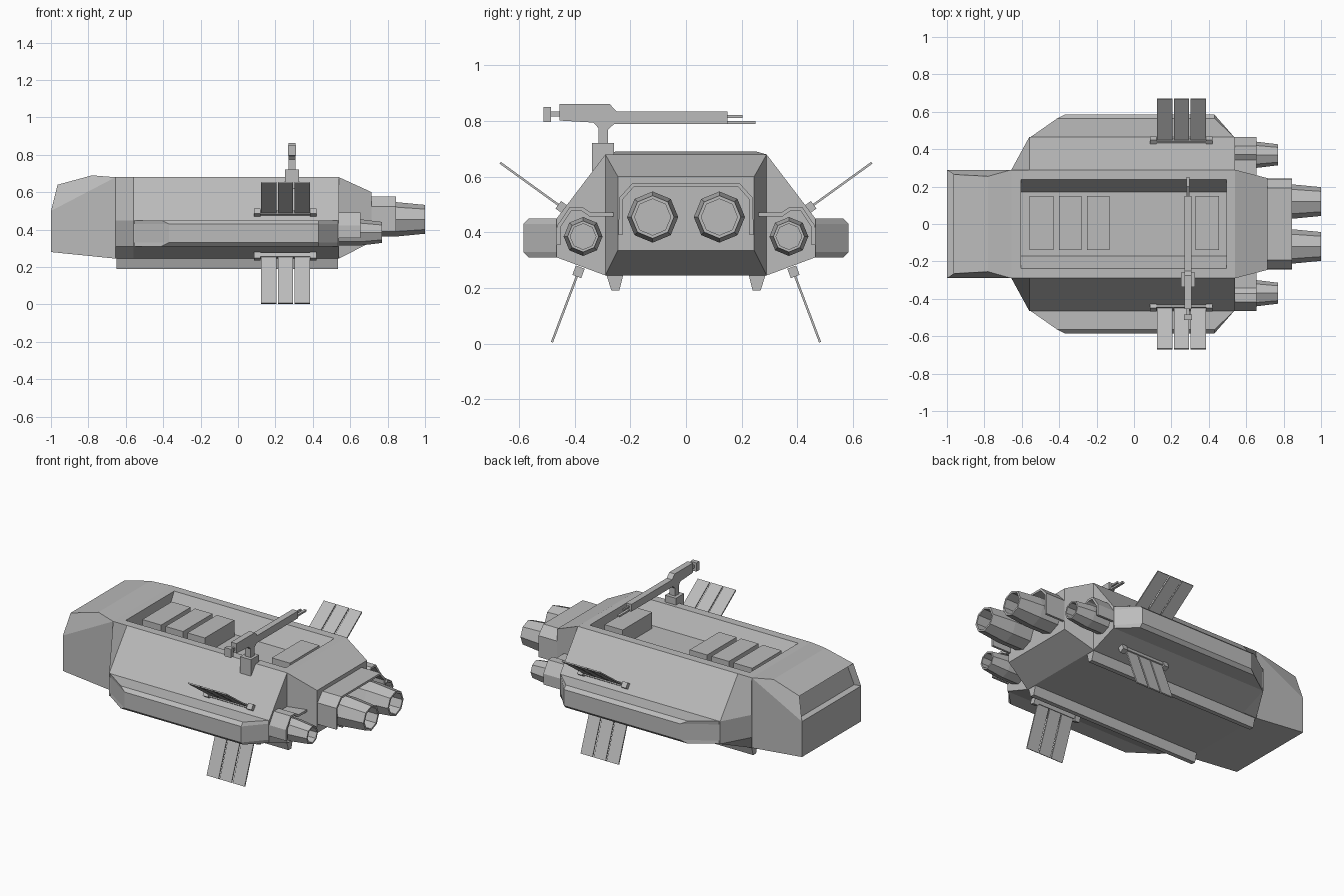
import bpy, bmesh, math
from mathutils import Vector, Matrix

cube = bpy.data.objects.get("Cube")
if cube:
    bpy.data.objects.remove(cube, do_unlink=True)

grey = bpy.data.materials.new("hull_grey")
grey.use_nodes = True
grey.diffuse_color = (0.5, 0.5, 0.5, 1)
grey.node_tree.nodes["Principled BSDF"].inputs["Base Color"].default_value = (0.5, 0.5, 0.5, 1)


def finish(name, bm):
    bmesh.ops.recalc_face_normals(bm, faces=bm.faces)
    mesh = bpy.data.meshes.new(name)
    bm.to_mesh(mesh)
    bm.free()
    mesh.materials.append(grey)
    obj = bpy.data.objects.new(name, mesh)
    bpy.context.collection.objects.link(obj)
    return obj


def loft(name, sections, closed=True, caps=True):
    """Skin a list of equal-length point rings."""
    bm = bmesh.new()
    rings = [[bm.verts.new(p) for p in s] for s in sections]
    n = len(rings[0])
    for a, b in zip(rings, rings[1:]):
        for i in range(n if closed else n - 1):
            j = (i + 1) % n
            bm.faces.new((a[i], a[j], b[j], b[i]))
    if caps:
        bm.faces.new(rings[0])
        bm.faces.new(rings[-1])
    return finish(name, bm)


def prism_x(name, profile, x0, x1):
    return loft(name, [[(x, y, z) for y, z in profile] for x in (x0, x1)])


def box(name, x, y, z):
    return prism_x(name, [(y[0], z[0]), (y[1], z[0]), (y[1], z[1]), (y[0], z[1])], *x)


def shroud(name, profile, x0, x1):
    obj = loft(name, [[(x, y, z) for y, z in profile] for x in (x0, x1)], False, False)
    mod = obj.modifiers.new("thickness", "SOLIDIFY")
    mod.thickness = 0.014
    mod.offset = 0
    return obj


def nozzle(name, y, z, stations):
    """Eight-sided lathe along x; stations are (x, radius)."""
    angles = [math.tau * i / 8 for i in range(8)]
    return loft(name, [[(x, y + r * math.cos(a), z + r * math.sin(a)) for a in angles]
                       for x, r in stations])


def hull_section(x, half):
    return [(x, y, z) for y, z in half] + [(x, -y, z) for y, z in reversed(half)]


# Main hull with tapered front shoulders
neck = [(0.29, 0.245), (0.291, 0.31), (0.291, 0.45), (0.29, 0.68)]
full = [(0.29, 0.245), (0.465, 0.31), (0.465, 0.45), (0.29, 0.68)]
hull = loft("hull", [hull_section(-0.655, neck), hull_section(-0.56, full),
                     hull_section(0.54, full)])

# Open cargo bay with sloping long walls
cutter = prism_x("bay_cutter", [(-0.17, 0.56), (0.17, 0.56), (0.255, 0.71), (-0.255, 0.71)],
                 -0.605, 0.495)
cutter.hide_render = True
cut = hull.modifiers.new("bay", "BOOLEAN")
cut.operation = "DIFFERENCE"
cut.object = cutter
bpy.context.view_layer.objects.active = hull
bpy.ops.object.modifier_apply(modifier=cut.name)
bpy.data.objects.remove(cutter, do_unlink=True)

# Crates in the bay
for i, (x0, x1) in enumerate([(-0.56, -0.43), (-0.40, -0.28), (-0.25, -0.13), (0.33, 0.455)]):
    box(f"crate_{i + 1}", (x0, x1), (-0.14, 0.15), (0.55, 0.66))

# Cabin: lower block and upper canopy share one mesh
bm = bmesh.new()
side_points = [(-0.655, 0.29, 0.245), (-1, 0.29, 0.28), (-1, 0.29, 0.5), (-0.655, 0.29, 0.68),
               (-0.78, 0.255, 0.69), (-0.965, 0.265, 0.64)]
left, right = [[bm.verts.new((x, s * y, z)) for x, y, z in side_points] for s in (1, -1)]
for v in (left, right):
    bm.faces.new(v[:4])
    bm.faces.new((v[2], v[3], v[4], v[5]))
for i, j in ((0, 1), (1, 2), (2, 5), (5, 4), (4, 3), (3, 0)):
    face = bm.faces.new((left[i], left[j], right[j], right[i]))
    if (i, j) == (2, 5):
        windscreen = face
bmesh.ops.recalc_face_normals(bm, faces=bm.faces)
bmesh.ops.inset_individual(bm, faces=[windscreen], thickness=0.018)
bmesh.ops.translate(bm, verts=windscreen.verts, vec=(0.035, 0, -0.008))
finish("cabin", bm)

# Tapered tail
loft("tail", [[(x, y * sy, z) for sy, z in ((1, z0), (1, z1), (-1, z1), (-1, z0))]
              for x, y, z0, z1 in ((0.54, 0.29, 0.245, 0.68), (0.715, 0.245, 0.335, 0.60))])

# Main engine cover
half = [(0.235, 0.39), (0.235, 0.52), (0.19, 0.57)]
shroud("main_engine_cover", half + [(-y, z) for y, z in reversed(half)], 0.71, 0.845)


def turned_box(name, x, y, z, angle, length, height, start=0.0):
    """Box in the yz plane whose long side points along angle from (y, z)."""
    along = Vector((math.cos(angle), math.sin(angle)))
    across = Vector((-along.y, along.x)) * height / 2
    a = Vector((y, z)) + along * start
    b = a + along * length
    return prism_x(name, [a - across, b - across, b + across, a + across], *x)


for s, tag in ((1, "left"), (-1, "right")):
    # Side pod with chamfered outer edges
    rings = []
    for z, y, x in ((0.31, 0.565, -0.41), (0.33, 0.585, -0.37), (0.43, 0.585, -0.37),
                    (0.45, 0.565, -0.41)):
        rings.append([(-0.56, s * 0.46, z), (x, s * y, z),
                      (0.43, s * y, z), (0.54, s * 0.46, z)])
    loft(f"{tag}_side_pod", rings)

    # Landing skid
    prism_x(f"{tag}_skid", [(s * y, z) for y, z in
            ((0.225, 0.25), (0.24, 0.19), (0.268, 0.19), (0.287, 0.25))], -0.65, 0.535)

    # Engines
    nozzle(f"{tag}_main_nozzle", s * 0.12, 0.455,
           [(0.70, 0.092), (0.845, 0.092), (1.0, 0.077), (1.0, 0.065), (0.86, 0.065)])
    nozzle(f"{tag}_small_nozzle", s * 0.37, 0.385,
           [(0.53, 0.07), (0.655, 0.07), (0.77, 0.056), (0.77, 0.046), (0.66, 0.046)])
    shroud(f"{tag}_small_engine_cover",
           [(s * y, z) for y, z in ((0.26, 0.464), (0.345, 0.464), (0.375, 0.485),
                                    (0.415, 0.485), (0.458, 0.42), (0.458, 0.355))], 0.53, 0.655)

    # Radiator fins with their hinge bars
    for level, y, z, ty, tz in (("upper", 0.43, 0.478, 0.668, 0.65),
                                ("lower", 0.38, 0.275, 0.482, 0.005)):
        angle = math.atan2(tz - z, s * (ty - y))
        length = math.hypot(ty - y, tz - z)
        name = f"{tag}_{level}"
        turned_box(f"{name}_hinge_bar", (0.085, 0.42), s * y, z, angle, 0.025, 0.022)
        for i, x in enumerate((0.085, 0.385)):
            turned_box(f"{name}_hinge_block_{i + 1}", (x, x + 0.035), s * y, z, angle, 0.036, 0.034)
        for i, x in enumerate((0.124, 0.213, 0.303)):
            turned_box(f"{name}_fin_{i + 1}", (x, x + 0.082), s * y, z, angle, length, 0.008)

# Deck gun on the right rim
box("gun_base", (0.25, 0.325), (-0.338, -0.258), (0.62, 0.722))
prism_x("gun_post", [(-0.315, 0.71), (-0.28, 0.71), (-0.28, 0.77), (-0.25, 0.797),
                     (-0.34, 0.803), (-0.315, 0.775)], 0.27, 0.308)
prism_x("gun_body", [(-0.455, 0.802), (-0.25, 0.79), (0.15, 0.79), (0.15, 0.835),
                     (-0.25, 0.835), (-0.275, 0.862), (-0.455, 0.862)], 0.27, 0.308)
box("gun_link", (0.28, 0.298), (-0.49, -0.45), (0.817, 0.835))
box("gun_handle", (0.268, 0.31), (-0.513, -0.485), (0.796, 0.85))
box("gun_upper_barrel", (0.284, 0.294), (0.14, 0.203), (0.812, 0.822))
box("gun_lower_barrel", (0.281, 0.297), (0.14, 0.25), (0.79, 0.801))
